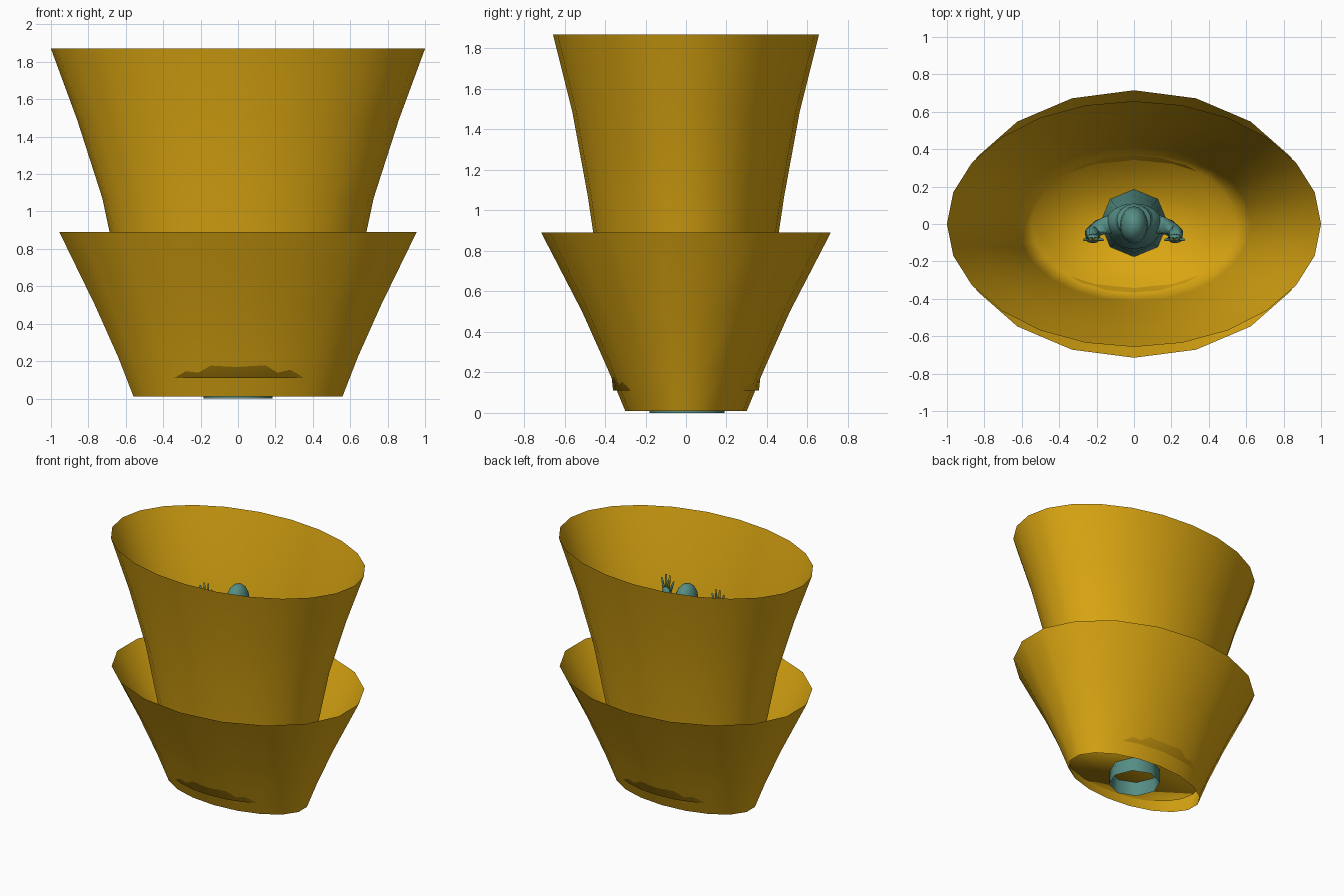
import bpy, bmesh, math
from mathutils import Vector

if "Cube" in bpy.data.objects:
    bpy.data.objects.remove(bpy.data.objects["Cube"])


def material(name, rgb):
    m = bpy.data.materials.new(name)
    m.diffuse_color = (*rgb, 1)
    m.use_nodes = True
    m.node_tree.nodes["Principled BSDF"].inputs["Base Color"].default_value = m.diffuse_color
    return m


GOLD = material("gold", (0.70, 0.38, 0.006))
TEAL = material("teal", (0.092, 0.27, 0.235))
OLIVE = material("olive", (0.24, 0.27, 0.05))


def finish(bm, name, mat, smooth=True):
    bmesh.ops.recalc_face_normals(bm, faces=bm.faces[:])
    me = bpy.data.meshes.new(name)
    bm.to_mesh(me)
    bm.free()
    ob = bpy.data.objects.new(name, me)
    bpy.context.collection.objects.link(ob)
    me.materials.append(mat)
    for p in me.polygons:
        p.use_smooth = smooth
    return ob


def loft(name, rings, n, mat, start=0.0, floor=False, top=False):
    """Skin elliptical rings given as (z, rx, ry, y offset)."""
    bm = bmesh.new()
    loops = []
    for z, rx, ry, oy in rings:
        loops.append([bm.verts.new((rx * math.cos(start + 2 * math.pi * i / n),
                                    oy + ry * math.sin(start + 2 * math.pi * i / n), z))
                      for i in range(n)])
    for a, b in zip(loops, loops[1:]):
        for i in range(n):
            j = (i + 1) % n
            bm.faces.new((a[i], a[j], b[j], b[i]))
    if floor:
        bm.faces.new(loops[0][::-1])
    if top:
        bm.faces.new(loops[-1])
    return finish(bm, name, mat)


def tube(name, pts, radii, mat, n=8):
    """Tapered closed limb following a few points."""
    bm = bmesh.new()
    loops = []
    for k, p in enumerate(pts):
        d = Vector(pts[min(k + 1, len(pts) - 1)]) - Vector(pts[max(k - 1, 0)])
        q = d.to_track_quat('Z', 'Y')
        loops.append([bm.verts.new(Vector(p) + q @ Vector(
            (radii[k] * math.cos(2 * math.pi * i / n), radii[k] * math.sin(2 * math.pi * i / n), 0)))
            for i in range(n)])
    for a, b in zip(loops, loops[1:]):
        for i in range(n):
            j = (i + 1) % n
            bm.faces.new((a[i], a[j], b[j], b[i]))
    bm.faces.new(loops[0][::-1])
    bm.faces.new(loops[-1])
    return finish(bm, name, mat)


def ball(name, loc, size, mat, n=12):
    bm = bmesh.new()
    bmesh.ops.create_uvsphere(bm, u_segments=n, v_segments=8, radius=1)
    for v in bm.verts:
        v.co = Vector((v.co.x * size[0], v.co.y * size[1], v.co.z * size[2])) + Vector(loc)
    return finish(bm, name, mat)


# Outer flared shell, open at both ends
loft("lower_funnel", [(0.01, 0.567, 0.30, 0), (0.22, 0.65, 0.388, 0),
                      (0.50, 0.777, 0.513, 0), (0.89, 0.97, 0.715, 0)],
     18, GOLD, start=math.pi / 2)

# Inner flared shell with a closed floor
loft("upper_funnel", [(0.11, 0.55, 0.36, 0), (0.60, 0.625, 0.415, 0), (1.07, 0.725, 0.485, 0),
                      (1.49, 0.86, 0.562, 0), (1.87, 1.0, 0.657, 0)],
     24, GOLD, floor=True)

# Robed figure: skirt open below, then the torso
loft("skirt", [(0.0, 0.185, 0.185, 0.005), (0.12, 0.18, 0.18, 0.005), (0.45, 0.155, 0.155, 0.0),
               (0.85, 0.11, 0.10, 0)], 8, TEAL, start=math.pi / 2)
loft("torso", [(0.83, 0.11, 0.095, 0), (1.0, 0.115, 0.105, -0.01), (1.15, 0.145, 0.12, -0.015),
               (1.27, 0.15, 0.10, 0.01), (1.34, 0.09, 0.07, 0.01), (1.37, 0.045, 0.045, 0)],
     16, TEAL, floor=True, top=True)
loft("neck", [(1.34, 0.045, 0.045, 0.0), (1.45, 0.042, 0.042, 0.0)], 10, TEAL)
ball("head", (0, -0.005, 1.50), (0.075, 0.10, 0.12), TEAL, 16)
# Raised collar behind the head
loft("collar", [(1.26, 0.125, 0.09, 0.015), (1.36, 0.09, 0.085, 0.02)], 16, TEAL)

# Raised arms with spread fingers
for side, s in (("left", -1), ("right", 1)):
    tube(side + "_arm", [(s * 0.12, 0.0, 1.27), (s * 0.19, -0.02, 1.17), (s * 0.225, -0.05, 1.22),
                         (s * 0.22, -0.075, 1.42)], [0.05, 0.042, 0.04, 0.026], TEAL)
    ball(side + "_palm", (s * 0.22, -0.078, 1.46), (0.04, 0.025, 0.05), TEAL, 10)
    for k, (dx, h) in enumerate(((-0.045, 0.08), (-0.018, 0.12), (0.01, 0.12), (0.04, 0.09))):
        base = (s * (0.22 + dx * 0.6), -0.08, 1.48)
        tip = (s * (0.22 + dx * 1.2), -0.085, 1.48 + h)
        tube(f"{side}_finger_{k + 1}", [base, tip], [0.012, 0.006], OLIVE if k in (1, 2) else TEAL, 6)
